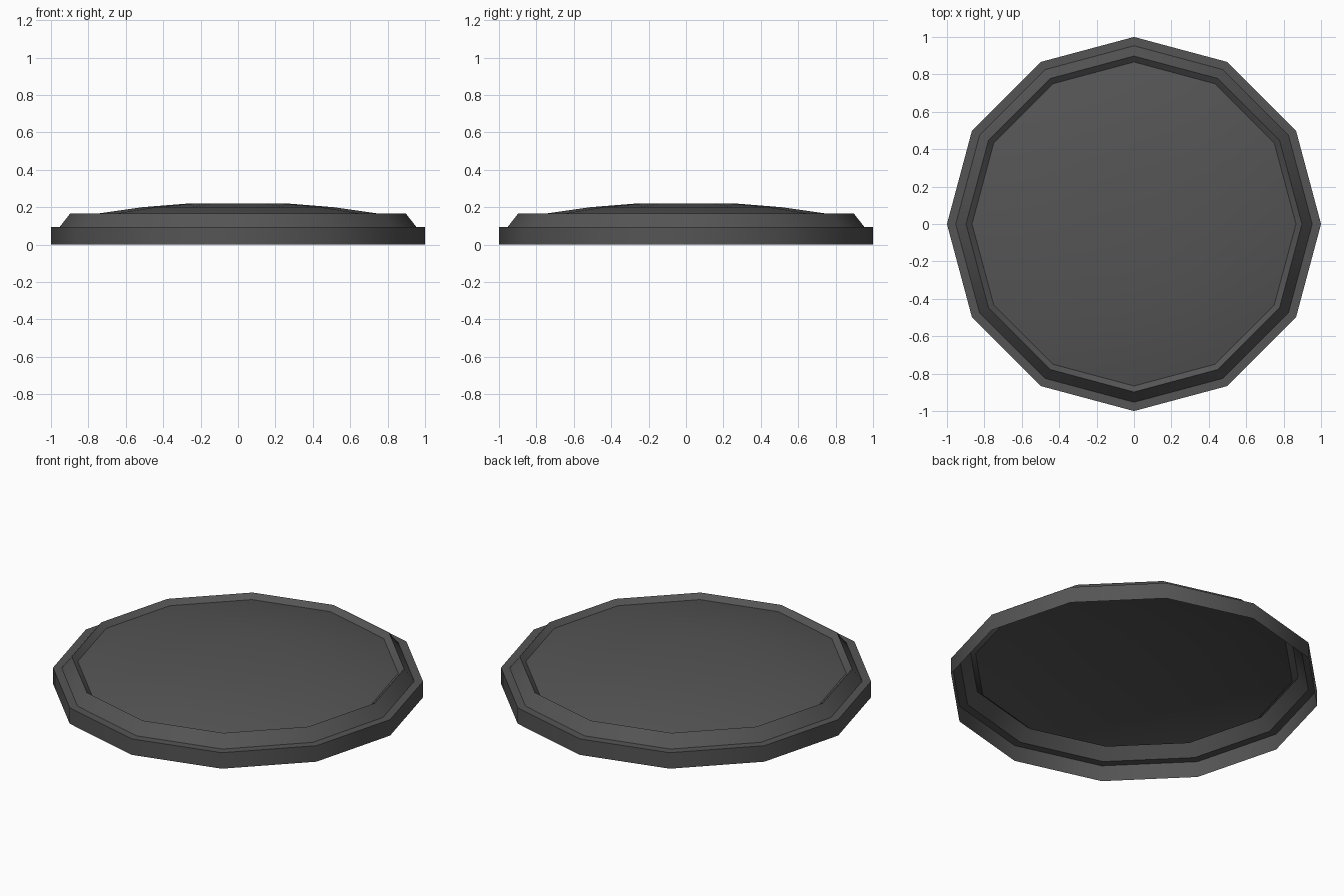
import bpy, bmesh, math

if "Cube" in bpy.data.objects:
    bpy.data.objects.remove(bpy.data.objects["Cube"])

SIDES = 12

mat = bpy.data.materials.new("dark_grey")
mat.diffuse_color = (0.09, 0.09, 0.09, 1)
mat.use_nodes = True
mat.node_tree.nodes["Principled BSDF"].inputs["Base Color"].default_value = mat.diffuse_color


def lathe(name, profile, cap_end=False):
    """Revolve (radius, z) points, from the outside in, as a low-poly shell."""
    bm = bmesh.new()
    rings = [[bm.verts.new((r * math.cos(2 * math.pi * i / SIDES),
                            r * math.sin(2 * math.pi * i / SIDES), z))
              for i in range(SIDES)] for r, z in profile]
    for a, b in zip(rings, rings[1:]):
        for i in range(SIDES):
            j = (i + 1) % SIDES
            bm.faces.new((a[i], a[j], b[j], b[i]))
    if cap_end:
        bm.faces.new(rings[-1])
    mesh = bpy.data.meshes.new(name)
    bm.to_mesh(mesh)
    bm.free()
    obj = bpy.data.objects.new(name, mesh)
    bpy.context.collection.objects.link(obj)
    mesh.materials.append(mat)
    bpy.ops.object.select_all(action='DESELECT')
    obj.select_set(True)
    bpy.context.view_layer.objects.active = obj
    bpy.ops.object.shade_smooth_by_angle(angle=math.radians(35))


# Stepped rim, open underneath: wall, ledge, outer slope, inner slope
lathe("rim", [(1, 0), (1, 0.095), (0.953, 0.095), (0.898, 0.165), (0.866, 0.138)])

# Shallow domed centre with a flat top
lathe("domed_top", [(0.866, 0.138), (0.74, 0.167), (0.51, 0.2), (0.26, 0.22)], cap_end=True)
